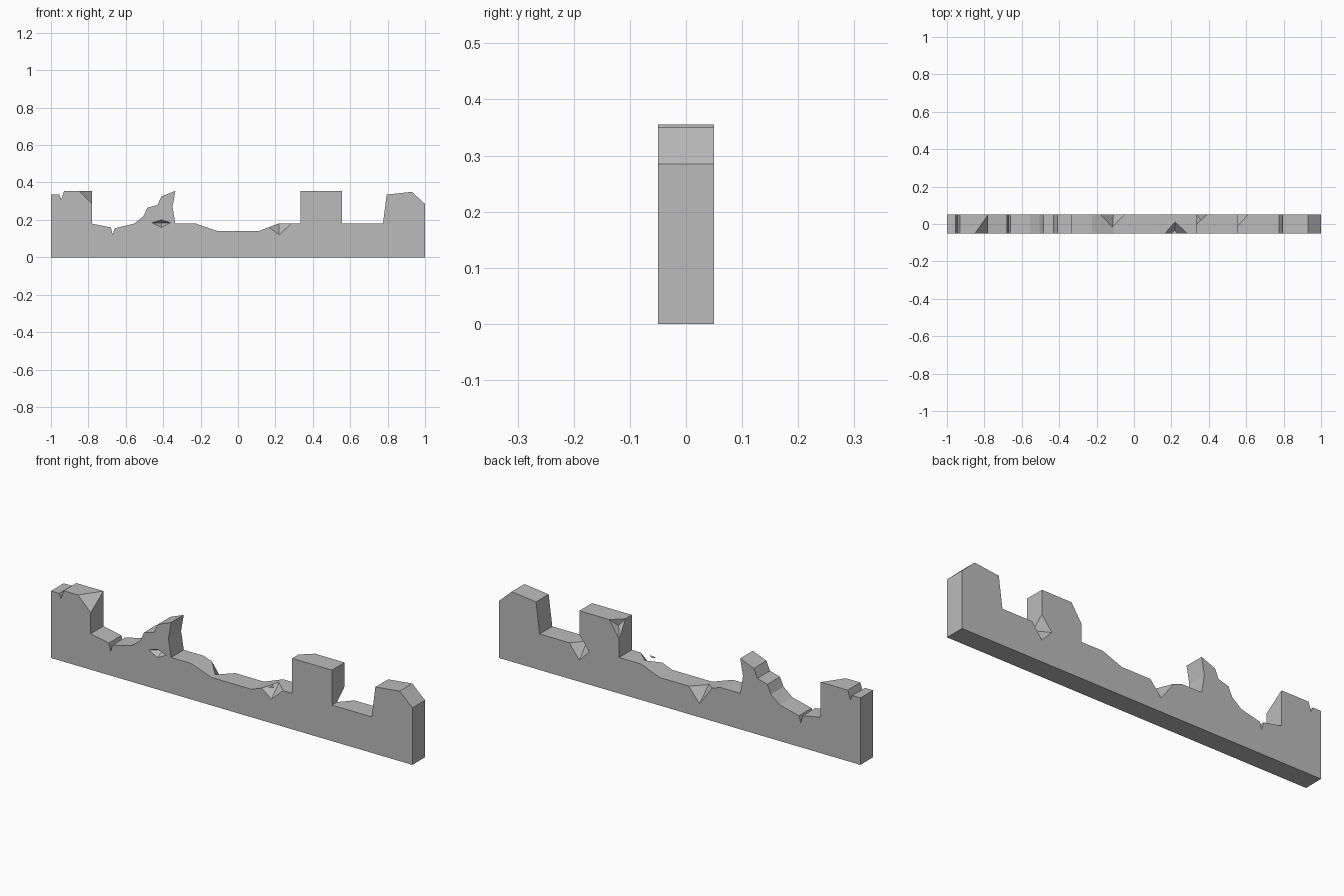
import bpy
import bmesh
from mathutils import Vector

cube = bpy.data.objects.get("Cube")
if cube:
    bpy.data.objects.remove(cube, do_unlink=True)

stone = bpy.data.materials.new("grey stone")
stone.use_nodes = True
colour = (0.5, 0.5, 0.5, 1)
stone.diffuse_color = colour
stone.node_tree.nodes["Principled BSDF"].inputs["Base Color"].default_value = colour

HALF = 0.05  # half the wall thickness


def add_object(name, bm):
    bmesh.ops.recalc_face_normals(bm, faces=bm.faces)
    mesh = bpy.data.meshes.new(name)
    bm.to_mesh(mesh)
    bm.free()
    mesh.materials.append(stone)
    obj = bpy.data.objects.new(name, mesh)
    bpy.context.collection.objects.link(obj)
    return obj


# Wall: ruined battlement outline extruded through its thickness
outline = [
    (-1, 0), (1, 0), (1, 0.285), (0.93, 0.35), (0.795, 0.335), (0.775, 0.18),
    (0.555, 0.18), (0.555, 0.355), (0.335, 0.355), (0.335, 0.18), (0.215, 0.18),
    (0.11, 0.14), (-0.11, 0.14), (-0.225, 0.18), (-0.335, 0.18),
    (-0.35, 0.27), (-0.335, 0.355), (-0.41, 0.325), (-0.43, 0.28),
    (-0.485, 0.265), (-0.505, 0.22), (-0.555, 0.18), (-0.66, 0.155),
    (-0.67, 0.12), (-0.68, 0.16), (-0.78, 0.18), (-0.78, 0.355),
    (-0.93, 0.355), (-0.945, 0.31), (-0.955, 0.335), (-1, 0.335),
]
bm = bmesh.new()
face = bm.faces.new([bm.verts.new((x, -HALF, z)) for x, z in outline])
extruded = bmesh.ops.extrude_face_region(bm, geom=[face])
verts = [v for v in extruded["geom"] if isinstance(v, bmesh.types.BMVert)]
bmesh.ops.translate(bm, verts=verts, vec=(0, 2 * HALF, 0))
wall = add_object("battlement_wall", bm)


def chip(name, points, pivot_count):
    """Cut a convex chip, enlarged outward from the middle of its first points."""
    points = [Vector(p) for p in points]
    pivot = sum(points[:pivot_count], Vector()) / pivot_count
    bm = bmesh.new()
    for p in points:
        bm.verts.new(pivot + (p - pivot) * 1.3)
    bmesh.ops.convex_hull(bm, input=bm.verts)
    cutter = add_object(name, bm)
    cutter.hide_render = True
    mod = wall.modifiers.new(name, "BOOLEAN")
    mod.operation = "DIFFERENCE"
    mod.solver = "EXACT"
    mod.object = cutter
    bpy.context.view_layer.objects.active = wall
    bpy.ops.object.modifier_apply(modifier=name)
    bpy.data.objects.remove(cutter, do_unlink=True)


F, B = -HALF, HALF
# Broken front corner of the end merlon
chip("corner_chip", [(-0.85, F, 0.355), (-0.78, B, 0.355), (-0.78, F, 0.285),
                     (-0.78, F, 0.355)], 3)
# Notches in the front and back edges of the wall top
chip("front_notch", [(0.22, F, 0.12), (0.22, 0.01, 0.18),
                     (0.165, F, 0.162), (0.285, F, 0.18)], 2)
chip("back_notch", [(-0.11, B, 0.068), (-0.115, -0.015, 0.14),
                    (-0.18, B, 0.165), (-0.05, B, 0.14)], 2)
# Pit at the back foot of the middle merlon
chip("merlon_foot_pit", [(0.555, -0.01, 0.18), (0.61, B, 0.18), (0.5, B, 0.165),
                         (0.555, B, 0.107), (0.555, B, 0.235)], 1)
# Hollow in the back top corner of the middle merlon
chip("merlon_corner_hollow", [(0.362, 0.015, 0.318), (0.39, B, 0.355),
                              (0.335, 0.0, 0.355), (0.335, B, 0.27),
                              (0.335, B, 0.355)], 1)
# Shallow pit in the front face below the broken merlon
chip("front_face_pit", [(-0.41, -0.01, 0.182), (-0.46, F, 0.185),
                        (-0.36, F, 0.185), (-0.41, F, 0.2), (-0.41, F, 0.16)], 1)
